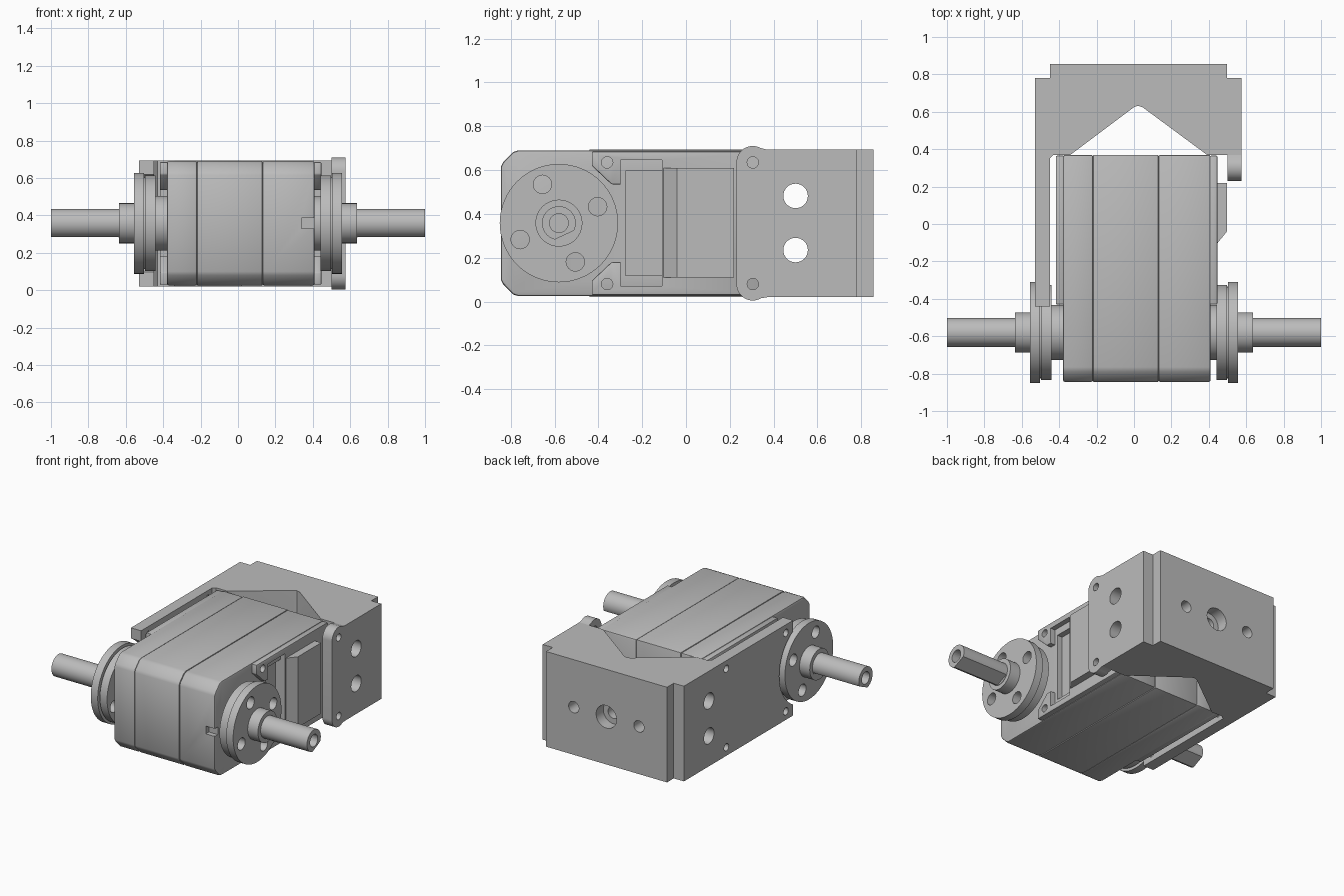
import bpy, bmesh
from math import cos, sin, radians, pi

cube = bpy.data.objects.get("Cube")
if cube:
    bpy.data.objects.remove(cube, do_unlink=True)

grey = bpy.data.materials.new("plain grey")
grey.use_nodes = True
color = (0.5, 0.5, 0.5, 1)
grey.diffuse_color = color
grey.node_tree.nodes["Principled BSDF"].inputs["Base Color"].default_value = color

AY, AZ = -0.58, 0.358          # output axle position
BOT, TOP = 0.025, 0.69
parts = []


def add(name, bm):
    bmesh.ops.recalc_face_normals(bm, faces=bm.faces)
    mesh = bpy.data.meshes.new(name)
    bm.to_mesh(mesh)
    bm.free()
    mesh.materials.append(grey)
    ob = bpy.data.objects.new(name, mesh)
    bpy.context.collection.objects.link(ob)
    return ob


def apply(ob, mod):
    bpy.context.view_layer.objects.active = ob
    bpy.ops.object.modifier_apply(modifier=mod.name)


def prism(name, pts, axis, a, b, bevel=0):
    """Extrude a flat outline along one axis from a to b."""
    place = {"x": lambda u, v, w: (w, u, v),
             "y": lambda u, v, w: (u, w, v),
             "z": lambda u, v, w: (u, v, w)}[axis]
    bm = bmesh.new()
    ends = [[bm.verts.new(place(u, v, w)) for u, v in pts] for w in (a, b)]
    for ring in ends:
        bm.faces.new(ring)
    n = len(pts)
    for i in range(n):
        j = (i + 1) % n
        bm.faces.new((ends[0][i], ends[0][j], ends[1][j], ends[1][i]))
    ob = add(name, bm)
    if bevel:
        mod = ob.modifiers.new("bevel", "BEVEL")
        mod.width, mod.segments, mod.limit_method = bevel, 2, "ANGLE"
        apply(ob, mod)
    return ob


def rect(u0, v0, u1, v1):
    return [(u0, v0), (u1, v0), (u1, v1), (u0, v1)]


def arc(u, v, r, start=0, end=360, n=32):
    full = end - start == 360
    steps = n if full else n - 1
    return [(u + r * cos(radians(start + (end - start) * i / steps)),
             v + r * sin(radians(start + (end - start) * i / steps))) for i in range(n)]


def cut(ob, *shape):
    tool = prism("cutter", *shape)
    mod = ob.modifiers.new("cut", "BOOLEAN")
    mod.operation, mod.solver, mod.object = "DIFFERENCE", "EXACT", tool
    apply(ob, mod)
    bpy.data.objects.remove(tool, do_unlink=True)


# Servo case: three slices with chamfered front and fine seams
side = [(-0.845, 0.10), (-0.835, 0.08), (-0.79, 0.033), (-0.765, BOT), (0.37, BOT),
        (0.37, TOP), (-0.765, TOP), (-0.79, 0.682), (-0.835, 0.635), (-0.845, 0.615)]
slices = {}
for name, a, b, bev in (("case_right_slice", -0.38, -0.218, 0.012),
                        ("case_middle_slice", -0.218, 0.13, 0.004),
                        ("case_left_slice", 0.13, 0.41, 0.012)):
    slices[name] = prism(name, side, "x", a, b, bev)
    parts.append(slices[name])

left_slice = slices["case_left_slice"]
cut(left_slice, rect(0.34, 0.33, 0.43, 0.385), "y", -0.9, -0.81)
cut(left_slice, rect(-0.275, 0.12, -0.11, 0.595), "x", 0.37, 0.5)

# Raised side covers, open around the output discs
half = [(-0.43, TOP - 0.005), (-0.43, 0.62), (-0.34, 0.535), (-0.28, 0.535)]
cover = half + [(y, 0.715 - z) for y, z in reversed(half)] + [(0.365, 0.03), (0.365, 0.685)]
for name, a, b in (("left_cover", 0.405, 0.446), ("right_cover", -0.418, -0.375)):
    ob = prism(name, cover, "x", a, b, 0.006)
    cut(ob, rect(-0.3, 0.07, -0.11, 0.645), "x", a - 0.1, b + 0.1)
    for z in (0.08, 0.635):
        cut(ob, arc(-0.36, z, 0.026, n=20), "x", a - 0.1, b + 0.1)
    parts.append(ob)

# Wedge-fronted socket on the left cover
socket = [(0.40, 0.22), (0.497, 0.22), (0.497, -0.04), (0.44, -0.11), (0.40, -0.11)]
parts.append(prism("cable_socket", socket, "z", 0.11, 0.61))


# Output disc, hub and hollow shaft, one per side
def axle(name, s):
    profile = [(0.37, 0), (0.37, 0.147), (0.44, 0.147), (0.44, 0.255), (0.496, 0.255),
               (0.496, 0.245), (0.503, 0.245), (0.503, 0.27), (0.557, 0.27),
               (0.557, 0.107), (0.637, 0.107), (0.637, 0.077), (1.0, 0.077), (1.0, 0)]
    bm = bmesh.new()
    vs = [bm.verts.new((s * x, AY, AZ + r)) for x, r in profile]
    es = [bm.edges.new(pair) for pair in zip(vs, vs[1:])]
    bmesh.ops.spin(bm, geom=vs + es, cent=(0, AY, AZ), axis=(1, 0, 0),
                   angle=2 * pi, steps=64, use_merge=True)
    bmesh.ops.remove_doubles(bm, verts=bm.verts, dist=0.0001)
    ob = add(name, bm)
    for k in range(4):
        t = radians(23 + 90 * k)
        cut(ob, arc(AY + 0.192 * cos(t), AZ + 0.192 * sin(t), 0.042, n=24),
            "x", s * 0.42, s * 0.6)
    cut(ob, arc(AY, AZ, 0.043, n=24), "x", s * 0.75, s * 1.1)
    # Flat along the shaft, facing down and back
    t = radians(-65)
    flat = [(AY + d * cos(t) - w * sin(t), AZ + d * sin(t) + w * cos(t))
            for d, w in ((0.06, -0.1), (0.12, -0.1), (0.12, 0.1), (0.06, 0.1))]
    cut(ob, flat, "x", s * 0.64, s * 1.1)
    parts.append(ob)


axle("left_axle", 1)
axle("right_axle", -1)

# Mounting bracket: back block with V relief and a long right arm
outline = [(-0.53, -0.44), (-0.45, -0.44), (-0.45, 0.35), (-0.43, 0.37), (-0.34, 0.37),
           (0, 0.625), (0.02, 0.632), (0.045, 0.625), (0.39, 0.37), (0.575, 0.37),
           (0.575, 0.78), (0.497, 0.78), (0.497, 0.855), (-0.45, 0.855),
           (-0.45, 0.78), (-0.53, 0.78)]
bracket = prism("bracket", outline, "z", 0.02, 0.693)
cut(bracket, arc(AY, AZ, 0.295, n=64), "x", -0.6, -0.44)
for z in (0.235, 0.482):
    cut(bracket, arc(0.5, z, 0.056), "x", -0.7, 0.7)
for z in (0.08, 0.635):
    for y in (-0.36, 0.305):
        cut(bracket, arc(y, z, 0.026, n=20), "x", -0.6, -0.448)
# Rear screw holes with a counterbored centre
for x, r, depth in ((0.28, 0.04, 0.2), (-0.23, 0.04, 0.2), (0.025, 0.08, 0.08), (0.025, 0.042, 0.4)):
    cut(bracket, arc(x, 0.357, r), "y", 0.855 - depth, 0.9)
parts.append(bracket)

# Left bracket tab with round screw ears
ears = (arc(0.305, 0.08, 0.075, -60, -180, 16) + arc(0.305, 0.635, 0.075, 180, 60, 16)
        + [(0.37, 0.693), (0.37, 0.02)])
tab = prism("left_tab", ears, "x", 0.5, 0.575)
for z in (0.08, 0.635):
    cut(tab, arc(0.305, z, 0.026, n=20), "x", 0.4, 0.7)
parts.append(tab)

# Smooth the round surfaces, keep hard edges
bpy.ops.object.select_all(action="DESELECT")
for ob in parts:
    ob.select_set(True)
bpy.context.view_layer.objects.active = parts[0]
bpy.ops.object.shade_smooth_by_angle(angle=radians(30))
